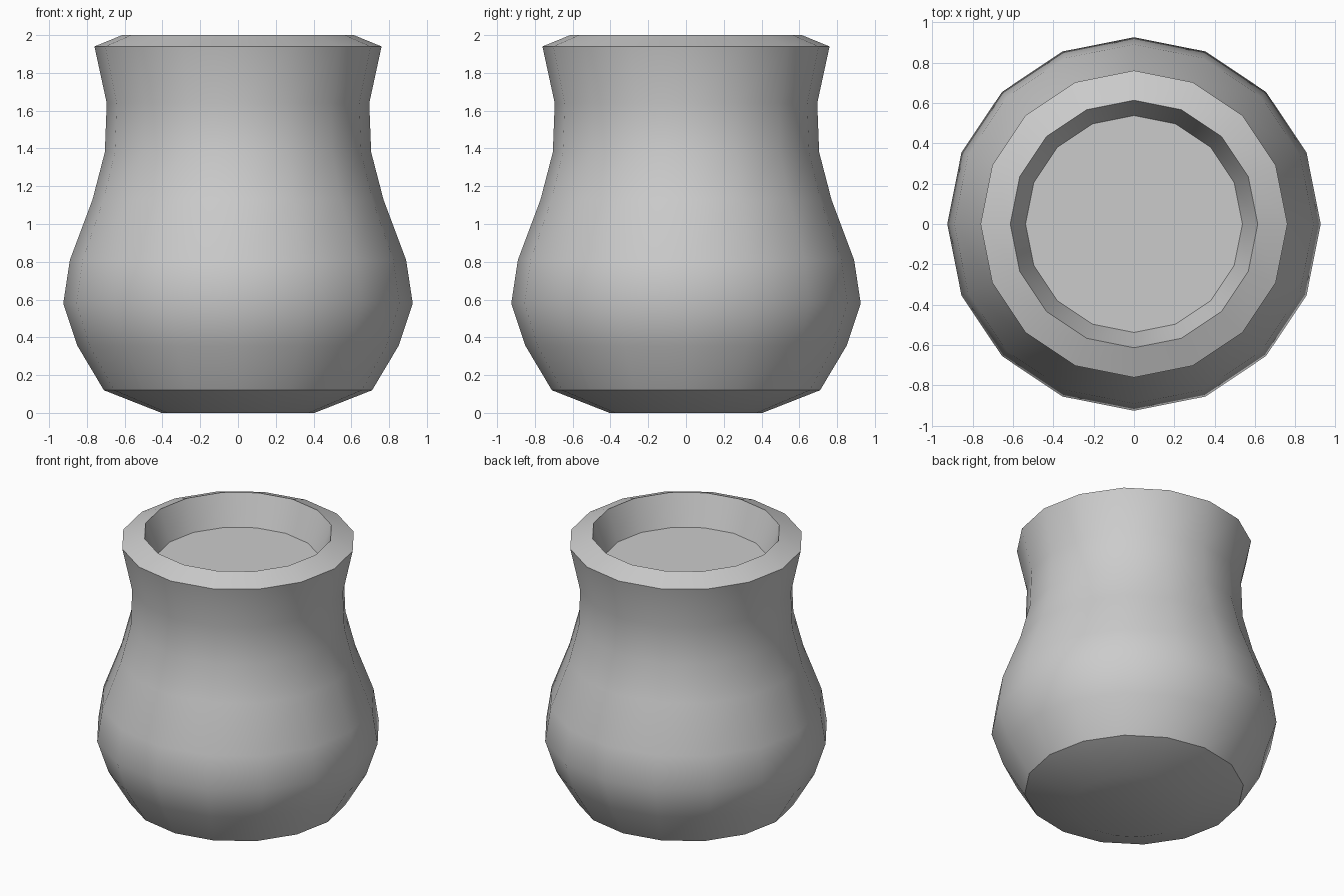
import bpy, bmesh
from math import cos, sin, pi, radians

if "Cube" in bpy.data.objects:
    bpy.data.objects.remove(bpy.data.objects["Cube"])

SIDES = 16

# Profile (radius, height): base, belly, neck, rim, inner lip, recessed floor
PROFILE = [(0.405, 0.0), (0.71, 0.12), (0.85, 0.355), (0.925, 0.58),
           (0.89, 0.81), (0.77, 1.13), (0.705, 1.38), (0.695, 1.64),
           (0.76, 1.94), (0.613, 2.0), (0.537, 1.785)]


def lathe(name, profile, sides):
    bm = bmesh.new()
    rings = [[bm.verts.new((r * cos(2 * pi * i / sides), r * sin(2 * pi * i / sides), z))
              for i in range(sides)] for r, z in profile]
    for a, b in zip(rings, rings[1:]):
        for i in range(sides):
            j = (i + 1) % sides
            bm.faces.new((a[i], a[j], b[j], b[i]))
    # close the underside and the recessed floor
    bm.faces.new(rings[0][::-1])
    bm.faces.new(rings[-1])
    mesh = bpy.data.meshes.new(name)
    bm.to_mesh(mesh)
    bm.free()
    obj = bpy.data.objects.new(name, mesh)
    bpy.context.collection.objects.link(obj)
    return obj


# Pot body, smooth around the sides with crisp rim and base edges
pot = lathe("pot", PROFILE, SIDES)
bpy.context.view_layer.objects.active = pot
pot.select_set(True)
bpy.ops.object.shade_smooth_by_angle(angle=radians(30))
